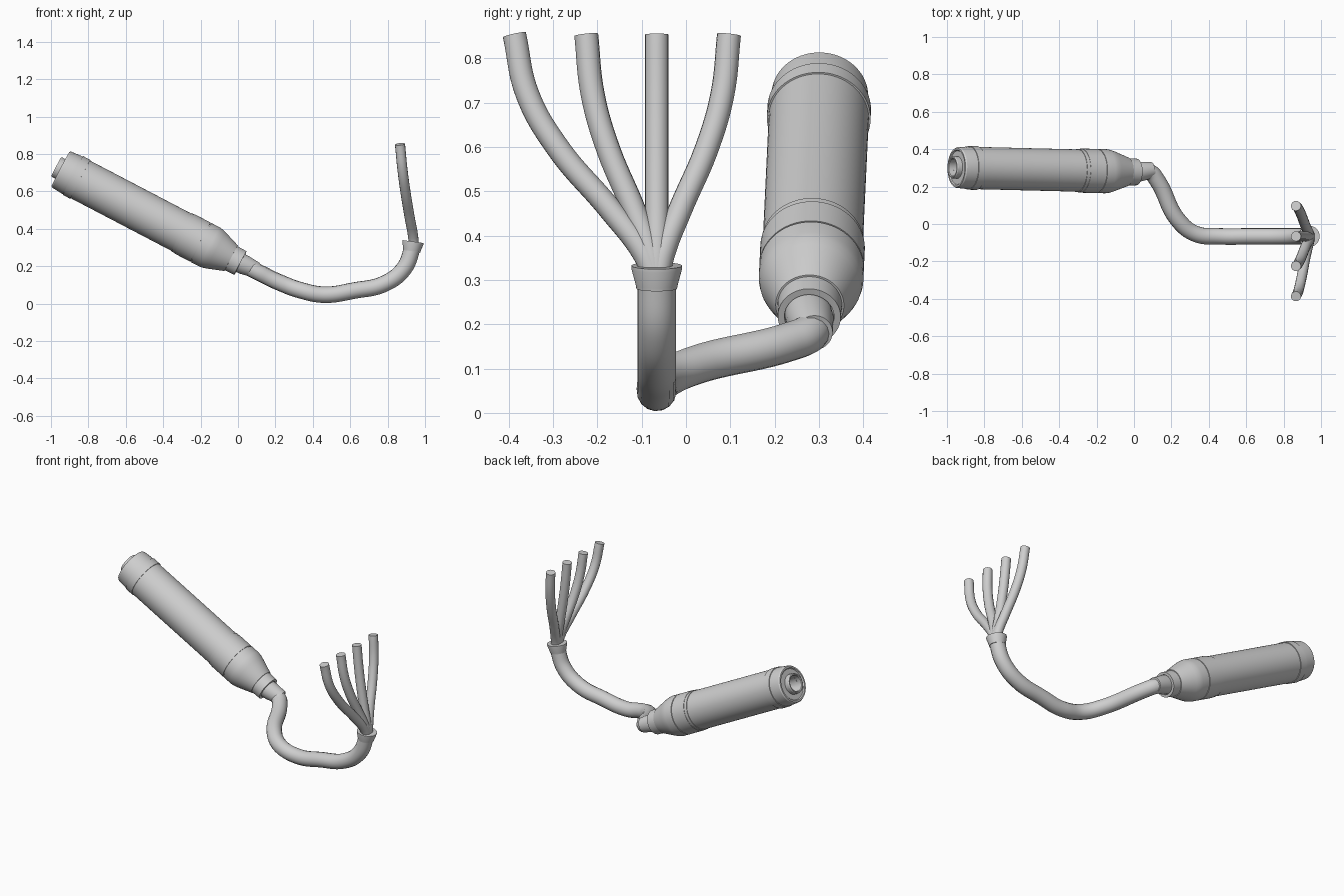
import bpy
import bmesh
import math
from mathutils import Vector, Matrix

cube = bpy.data.objects.get("Cube")
if cube:
    bpy.data.objects.remove(cube, do_unlink=True)

steel = bpy.data.materials.new("light_grey_steel")
steel.use_nodes = True
grey = (0.62, 0.62, 0.62, 1)
steel.diffuse_color = grey
steel.node_tree.nodes["Principled BSDF"].inputs["Base Color"].default_value = grey


def finish(name, mesh, angle=30):
    """Link a mesh as a named steel part with smooth sides and sharp edges."""
    mesh.materials.clear()
    mesh.materials.append(steel)
    obj = bpy.data.objects.new(name, mesh)
    bpy.context.collection.objects.link(obj)
    bpy.ops.object.select_all(action='DESELECT')
    obj.select_set(True)
    bpy.context.view_layer.objects.active = obj
    bpy.ops.object.shade_smooth_by_angle(angle=math.radians(angle))
    return obj


def lathe(name, profile, origin, axis, angle=18):
    """Spin (distance along axis, radius) points around an axis."""
    bm = bmesh.new()
    verts = [bm.verts.new((r, 0, s)) for s, r in profile]
    edges = [bm.edges.new(pair) for pair in zip(verts, verts[1:])]
    bmesh.ops.spin(bm, geom=verts + edges, cent=(0, 0, 0), axis=(0, 0, 1),
                   angle=math.tau, steps=64, use_merge=True)
    bmesh.ops.remove_doubles(bm, verts=bm.verts, dist=0.0001)
    bmesh.ops.recalc_face_normals(bm, faces=bm.faces)
    turn = Vector(axis).to_track_quat('Z', 'Y').to_matrix().to_4x4()
    bm.transform(Matrix.Translation(origin) @ turn)
    mesh = bpy.data.meshes.new(name)
    bm.to_mesh(mesh)
    bm.free()
    return finish(name, mesh, angle)


def tube(name, points, radius):
    """Sweep a round, capped tube along a smooth path."""
    curve = bpy.data.curves.new(name, 'CURVE')
    curve.dimensions = '3D'
    curve.bevel_depth = radius
    curve.bevel_resolution = 6
    curve.resolution_u = 10
    curve.use_fill_caps = True
    spline = curve.splines.new('BEZIER')
    spline.bezier_points.add(len(points) - 1)
    for bp, co in zip(spline.bezier_points, points):
        bp.co = co
        bp.handle_left_type = bp.handle_right_type = 'AUTO'
    helper = bpy.data.objects.new(name + "_path", curve)
    bpy.context.collection.objects.link(helper)
    graph = bpy.context.evaluated_depsgraph_get()
    mesh = bpy.data.meshes.new_from_object(helper.evaluated_get(graph))
    bpy.data.objects.remove(helper, do_unlink=True)
    return finish(name, mesh, 40)


# Silencer: every part shares one sloping axis, from the rear face forwards
rear = Vector((-0.949, 0.302, 0.72))
front = Vector((0.013, 0.278, 0.217))
axis = (front - rear).normalized()
length = (front - rear).length

lathe("silencer_body", [(0.1, 0), (0.1, 0.113), (0.75, 0.113), (0.75, 0)], rear, axis)
lathe("rear_cap", [(0.1, 0), (0.1, 0.04), (0.006, 0.045), (0.006, 0.09), (0, 0.095),
                   (0, 0.104), (0.008, 0.109), (0.06, 0.113), (0.075, 0.113),
                   (0.075, 0.117), (0.12, 0.117), (0.12, 0.1)], rear, axis)
lathe("tail_tip", [(0.09, 0), (0.09, 0.043), (-0.022, 0.046), (-0.026, 0.05),
                   (-0.026, 0.056), (-0.02, 0.059), (0.02, 0.059)], rear, axis)
lathe("front_band", [(0.73, 0.1), (0.73, 0.116), (0.75, 0.116), (0.75, 0.118),
                     (0.845, 0.118), (0.845, 0.114), (0.855, 0.114), (0.855, 0.1)], rear, axis)
lathe("front_cone", [(0.85, 0), (0.85, 0.118), (0.9, 0.118), (0.92, 0.115),
                     (0.94, 0.109), (1.03, 0.077), (1.03, 0)], rear, axis)
lathe("cone_collar", [(1.02, 0), (1.02, 0.073), (length, 0.071), (length, 0.056),
                      (length - 0.02, 0.054), (length - 0.02, 0)], rear, axis)

# Sleeve joining the silencer to the pipe
sleeve_end = Vector((0.096, 0.288, 0.18))
sleeve_dir = sleeve_end - front
lathe("inlet_sleeve", [(-0.03, 0), (-0.03, 0.053), (0.02, 0.053),
                       (sleeve_dir.length, 0.043), (sleeve_dir.length, 0)], front, sleeve_dir)

# Main pipe, curving under and up to the collector
tube("main_pipe", [(0.04, 0.283, 0.202), (0.085, 0.278, 0.18), (0.125, 0.232, 0.16),
                   (0.235, 0.022, 0.108), (0.33, -0.053, 0.073), (0.46, -0.066, 0.048),
                   (0.62, -0.066, 0.07), (0.783, -0.066, 0.107), (0.885, -0.066, 0.185),
                   (0.928, -0.066, 0.286), (0.934, -0.066, 0.32)], 0.044)

# Flared collector cup
lathe("collector_cup", [(-0.052, 0), (-0.052, 0.046), (-0.045, 0.047), (-0.008, 0.057),
                        (0, 0.057), (0, 0)], (0.936, -0.066, 0.332), (0.14, 0, 0.99))

# Four header tubes: the same curve with a different sideways spread
header_path = [(0.94, 0.31, 0.02), (0.936, 0.36, 0.09), (0.918, 0.46, 0.33),
               (0.895, 0.6, 0.7), (0.879, 0.72, 0.91), (0.866, 0.853, 1.0)]
for number, spread in enumerate((-0.321, -0.159, 0.0, 0.163), 1):
    tube(f"header_tube_{number}",
         [(x, -0.066 + spread * f, z) for x, z, f in header_path], 0.027)
